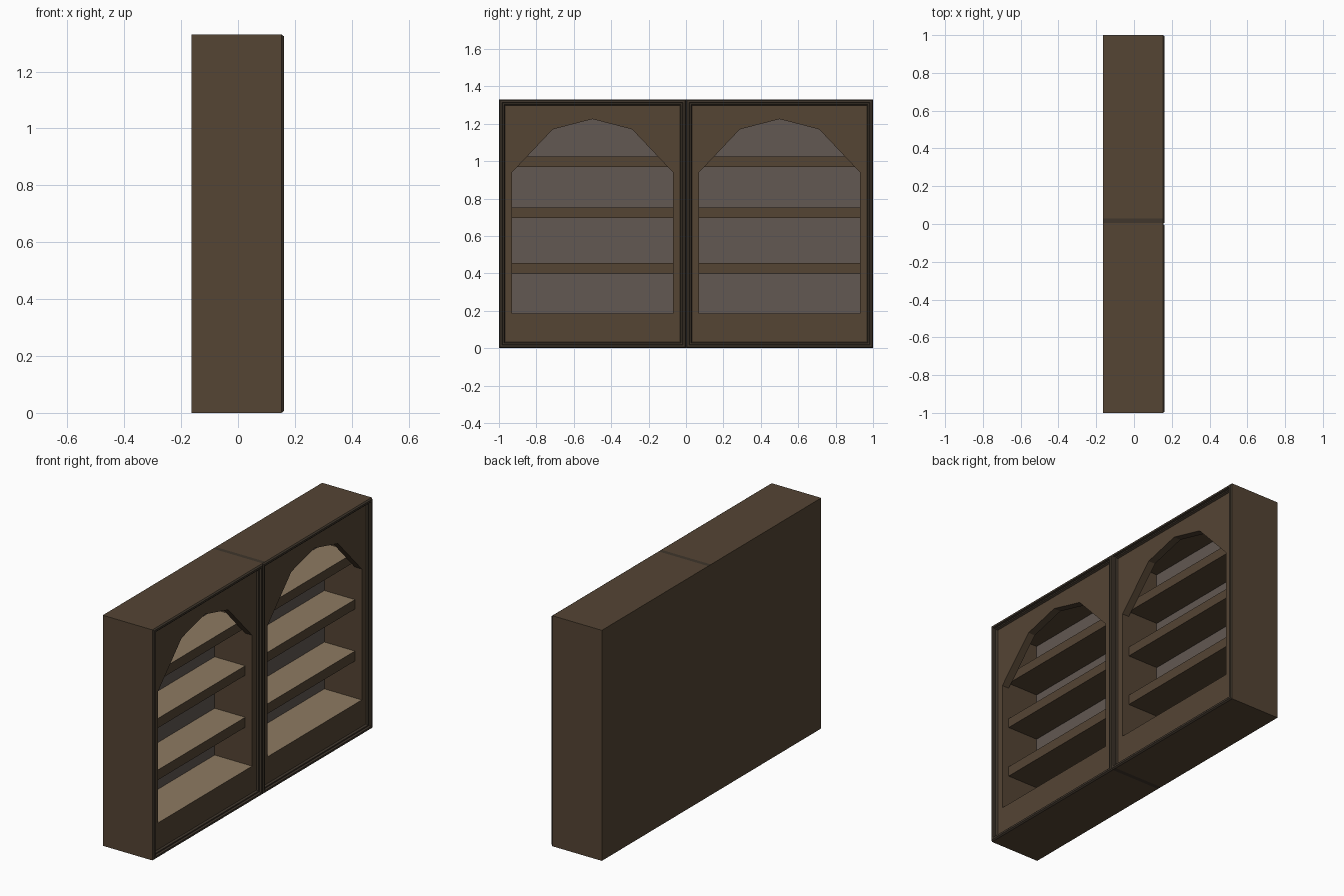
import bpy, bmesh

if "Cube" in bpy.data.objects:
    bpy.data.objects.remove(bpy.data.objects["Cube"])

H = 1.33                       # overall height
BACK, RIM = -0.163, 0.153      # rear plane, start of the front moulding
PANEL, INNER, REAR = 0.139, 0.095, -0.10   # panel face, panel back, inside back
LO, HI, CEIL, FLOOR = 0.07, 0.93, 1.27, 0.185


def material(name, rgb):
    m = bpy.data.materials.new(name)
    m.diffuse_color = (*rgb, 1)
    m.use_nodes = True
    m.node_tree.nodes["Principled BSDF"].inputs["Base Color"].default_value = m.diffuse_color
    return m


MATS = [material("brown_wood", (0.089, 0.058, 0.034)),
        material("dark_trim", (0.050, 0.037, 0.025)),
        material("light_shelf", (0.27, 0.195, 0.122)),
        material("grey_backing", (0.122, 0.098, 0.084))]


def finish(name, bm):
    mesh = bpy.data.meshes.new(name)
    bm.to_mesh(mesh)
    bm.free()
    for m in MATS:
        mesh.materials.append(m)
    ob = bpy.data.objects.new(name, mesh)
    bpy.context.collection.objects.link(ob)
    return ob


def face(bm, pts, normal, mat=0):
    f = bm.faces.new([bm.verts.new(p) for p in pts])
    f.normal_update()
    if f.normal.dot(normal) < 0:
        f.normal_flip()
    f.material_index = mat


def rect(y0, y1, z0, z1, x):
    return [(x, y0, z0), (x, y1, z0), (x, y1, z1), (x, y0, z1)]


def strip(bm, a, b, centre, sign, mats):
    """Join two loops; sign -1 faces the centre, +1 faces away from it."""
    n = len(a)
    for i in range(n):
        j = (i + 1) % n
        p = [a[i], a[j], b[j], b[i]]
        mid = [sum(q[k] for q in p) / 4 - centre[k] for k in range(3)]
        face(bm, p, [sign * c for c in mid], mats[i])


def outer_case():
    bm = bmesh.new()
    x0, x1 = BACK, RIM
    for s in (-1, 1):
        face(bm, [(x0, s, 0), (x1, s, 0), (x1, s, H), (x0, s, H)], (0, s, 0))
        face(bm, rect(min(s, 0), max(s, 0), 0, H, x0), (-1, 0, 0))
    # top and bottom with a dark joint strip beside the middle
    for z, nz in ((0, -1), (H, 1)):
        for a, b, m in ((-1, 0.005, 0), (0.005, 0.03, 1), (0.03, 1, 0)):
            face(bm, [(x0, a, z), (x1, a, z), (x1, b, z), (x0, b, z)], (0, 0, nz), m)
    finish("outer_case", bm)


def bay(side, label):
    y0, y1 = sorted((0, side))
    cy = side * 0.5
    # stepped moulding around the bay
    bm = bmesh.new()
    steps = [(0, RIM), (0.006, 0.161), (0.017, 0.161), (0.020, 0.150),
             (0.027, 0.150), (0.032, PANEL)]
    loops = [rect(y0 + i, y1 - i, i, H - i, x) for i, x in steps]
    for a, b in zip(loops, loops[1:]):
        strip(bm, a, b, (-5, cy, H / 2), 1, [1] * 4)
    finish(label + "_moulding", bm)

    # arched front panel
    arch = [(-0.43, FLOOR), (0.43, FLOOR), (0.43, 0.94), (0.212, 1.17),
            (0, 1.225), (-0.212, 1.17), (-0.43, 0.94)]
    hole = [(PANEL, cy + y, z) for y, z in arch]
    hole_in = [(INNER, cy + y, z) for y, z in arch]
    bm = bmesh.new()
    edges = []
    for loop in (loops[-1], hole):
        vs = [bm.verts.new(p) for p in loop]
        edges += [bm.edges.new((vs[i - 1], vs[i])) for i in range(len(vs))]
    bmesh.ops.triangle_fill(bm, use_beauty=True, edges=edges, normal=(1, 0, 0))
    for f in bm.faces:
        f.normal_update()
        if f.normal.x < 0:
            f.normal_flip()
    strip(bm, hole, hole_in, (INNER, cy, 0.7), -1, [2, 0, 0, 0, 0, 0, 0])
    a, b = cy - 0.43, cy + 0.43
    # rear of the panel above the arch, in two halves
    for ya, k in ((b, (2, 3, 4)), (a, (6, 5, 4))):
        face(bm, [hole_in[i] for i in k] + [(INNER, cy, CEIL), (INNER, ya, CEIL)],
             (-1, 0, 0))
    finish(label + "_arched_panel", bm)

    # inside walls, floor, ceiling and backing
    bm = bmesh.new()
    strip(bm, rect(a, b, FLOOR, CEIL, INNER), rect(a, b, FLOOR, CEIL, REAR),
          (0, cy, 0.7), -1, [2, 0, 0, 0])
    face(bm, rect(a, b, FLOOR, CEIL, REAR), (1, 0, 0), 3)
    finish(label + "_interior", bm)

    # shelves with light tops
    for n, (z0, z1) in enumerate(((0.397, 0.455), (0.697, 0.752), (0.97, 1.025)), 1):
        bm = bmesh.new()
        face(bm, rect(a, b, z0, z1, INNER), (1, 0, 0))
        for z, nz, m in ((z0, -1, 0), (z1, 1, 2)):
            face(bm, [(REAR, a, z), (INNER, a, z), (INNER, b, z), (REAR, b, z)],
                 (0, 0, nz), m)
        finish(f"{label}_shelf_{n}", bm)


outer_case()
bay(-1, "left_bay")
bay(1, "right_bay")
